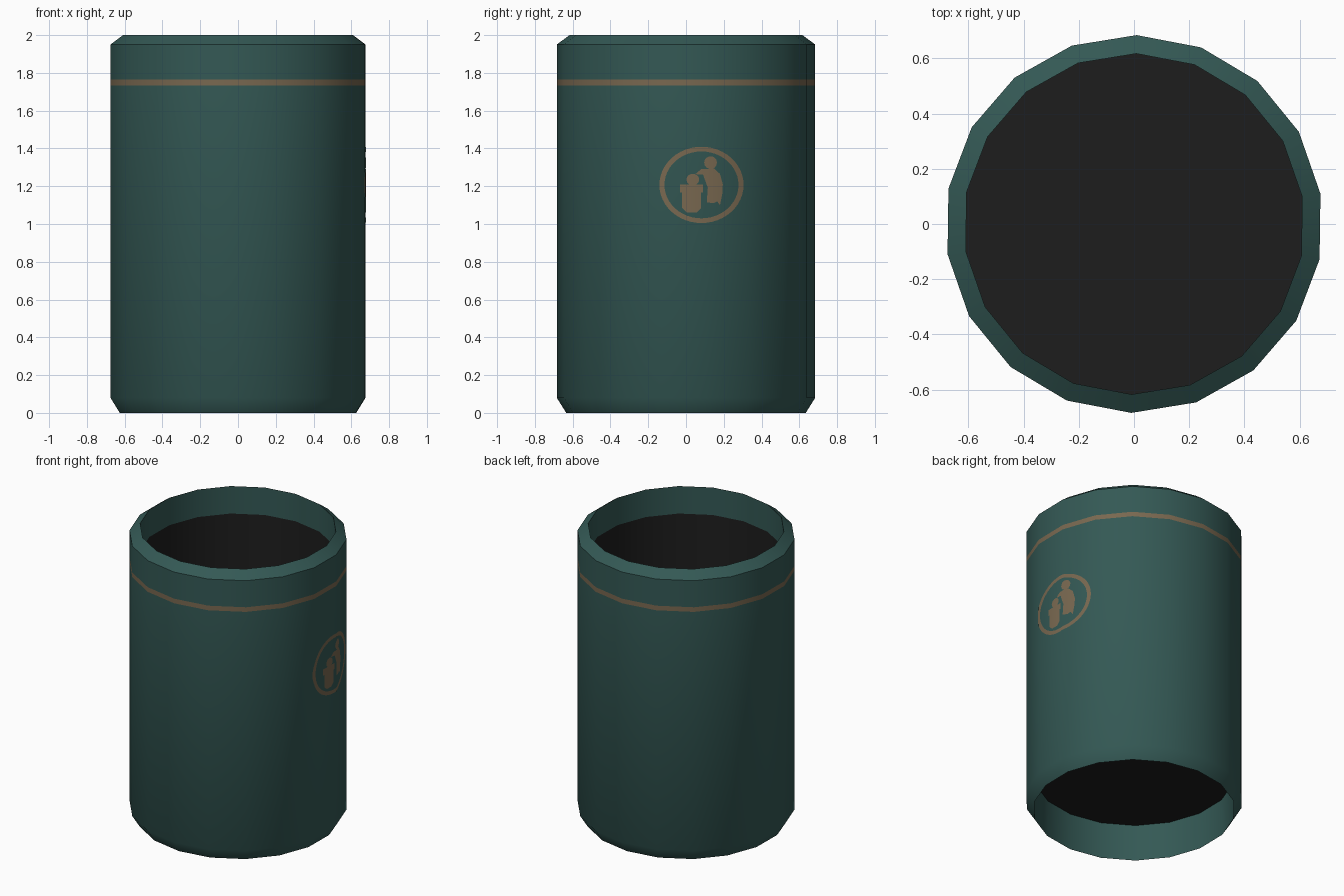
import bpy, bmesh, math
from mathutils import Vector

if "Cube" in bpy.data.objects:
    bpy.data.objects.remove(bpy.data.objects["Cube"])

SIDES = 18
TURN = math.radians(9.2)
R = 0.684


def material(name, rgb):
    m = bpy.data.materials.new(name)
    m.diffuse_color = (*rgb, 1)
    m.use_nodes = True
    m.node_tree.nodes["Principled BSDF"].inputs["Base Color"].default_value = m.diffuse_color
    return m


GREEN = material("bin green", (0.034, 0.099, 0.090))
TAN = material("painted tan", (0.190, 0.138, 0.080))
DARK = material("dark inside", (0.0125, 0.0125, 0.0125))


def finish(bm, name, mats):
    mesh = bpy.data.meshes.new(name)
    bm.to_mesh(mesh)
    bm.free()
    for m in mats:
        mesh.materials.append(m)
    ob = bpy.data.objects.new(name, mesh)
    bpy.context.collection.objects.link(ob)
    return ob


def ring_points(r, z):
    step = 2 * math.pi / SIDES
    return [(r * math.cos(TURN + i * step), r * math.sin(TURN + i * step), z)
            for i in range(SIDES)]


def revolve(name, profile, mats, painted=None, cap=False):
    """Faceted turned part; 'painted' is the band that takes the second colour."""
    bm = bmesh.new()
    rings = [[bm.verts.new(p) for p in ring_points(r, z)] for r, z in profile]
    for level, (a, b) in enumerate(zip(rings, rings[1:])):
        for i in range(SIDES):
            j = (i + 1) % SIDES
            f = bm.faces.new((a[i], a[j], b[j], b[i]))
            f.material_index = 1 if level == painted else 0
    if cap:
        bm.faces.new(rings[-1])
    ob = finish(bm, name, mats)
    bpy.ops.object.select_all(action='DESELECT')
    bpy.context.view_layer.objects.active = ob
    ob.select_set(True)
    bpy.ops.object.shade_smooth_by_angle(angle=math.radians(36))


# Bin shell: bevelled lips and a painted stripe loop
revolve("bin_shell",
        [(0.628, 0.25), (0.634, 0), (R, 0.08), (R, 1.734), (R, 1.766),
         (R, 1.95), (0.617, 2.0), (0.617, 1.81)], [GREEN, TAN], painted=3)

# Dark inner bucket: wall and floor
revolve("inner_bucket", [(0.617, 1.81), (0.617, 0.255)], [DARK], cap=True)

# Dark disc closing the underside recess
bm = bmesh.new()
bm.faces.new([bm.verts.new(p) for p in ring_points(0.628, 0.25)[::-1]])
finish(bm, "underside_disc", [DARK])


# Painted pictogram on the right side, wrapped onto the flat facets
corners = sorted((R * math.sin(a), R * math.cos(a))
                 for a in (TURN + math.radians(20 * k) for k in range(-3, 4)))


def surface_x(y):
    for (y0, x0), (y1, x1) in zip(corners, corners[1:]):
        if y0 <= y <= y1:
            return x0 + (x1 - x0) * (y - y0) / (y1 - y0)


def ellipse(cy, cz, ry, rz, n):
    return [(cy + ry * math.cos(2 * math.pi * i / n),
             cz + rz * math.sin(2 * math.pi * i / n)) for i in range(n)]


bm = bmesh.new()


def shape(points):
    bm.faces.new([bm.verts.new((0, y, z)) for y, z in points])


# round border
N = 48
outer = ellipse(0.082, 1.207, 0.223, 0.202, N)
inner = ellipse(0.082, 1.207, 0.196, 0.177, N)
for i in range(N):
    j = (i + 1) % N
    shape([outer[i], outer[j], inner[j], inner[i]])
# figure: head, then body with outstretched arm
shape(ellipse(0.130, 1.325, 0.034, 0.034, 14))
shape([(0.05, 1.265), (0.08, 1.29), (0.15, 1.293), (0.18, 1.265),
       (0.195, 1.21), (0.192, 1.16), (0.18, 1.1), (0.165, 1.12),
       (0.145, 1.11), (0.11, 1.115), (0.122, 1.18), (0.118, 1.23),
       (0.10, 1.262), (0.06, 1.262)][::-1])
# litter basket with item above it
shape(ellipse(0.036, 1.235, 0.034, 0.031, 14))
shape([(-0.032, 1.168), (0.09, 1.168), (0.09, 1.21), (-0.032, 1.21)])
shape([(-0.02, 1.085), (0.005, 1.06), (0.055, 1.06), (0.08, 1.085),
       (0.08, 1.168), (-0.02, 1.168)])

bmesh.ops.triangulate(bm, faces=bm.faces[:])
for y, _ in corners:
    bmesh.ops.bisect_plane(bm, geom=bm.verts[:] + bm.edges[:] + bm.faces[:],
                           plane_co=(0, y, 0), plane_no=(0, 1, 0))
for v in bm.verts:
    v.co.x = surface_x(v.co.y) + 0.002
bm.normal_update()
for f in bm.faces:
    if f.normal.x < 0:
        f.normal_flip()
    f.smooth = True
sign = finish(bm, "litter_pictogram", [TAN])
sign.data.normals_split_custom_set_from_vertices(
    [Vector((v.co.x, v.co.y, 0)).normalized() for v in sign.data.vertices])
